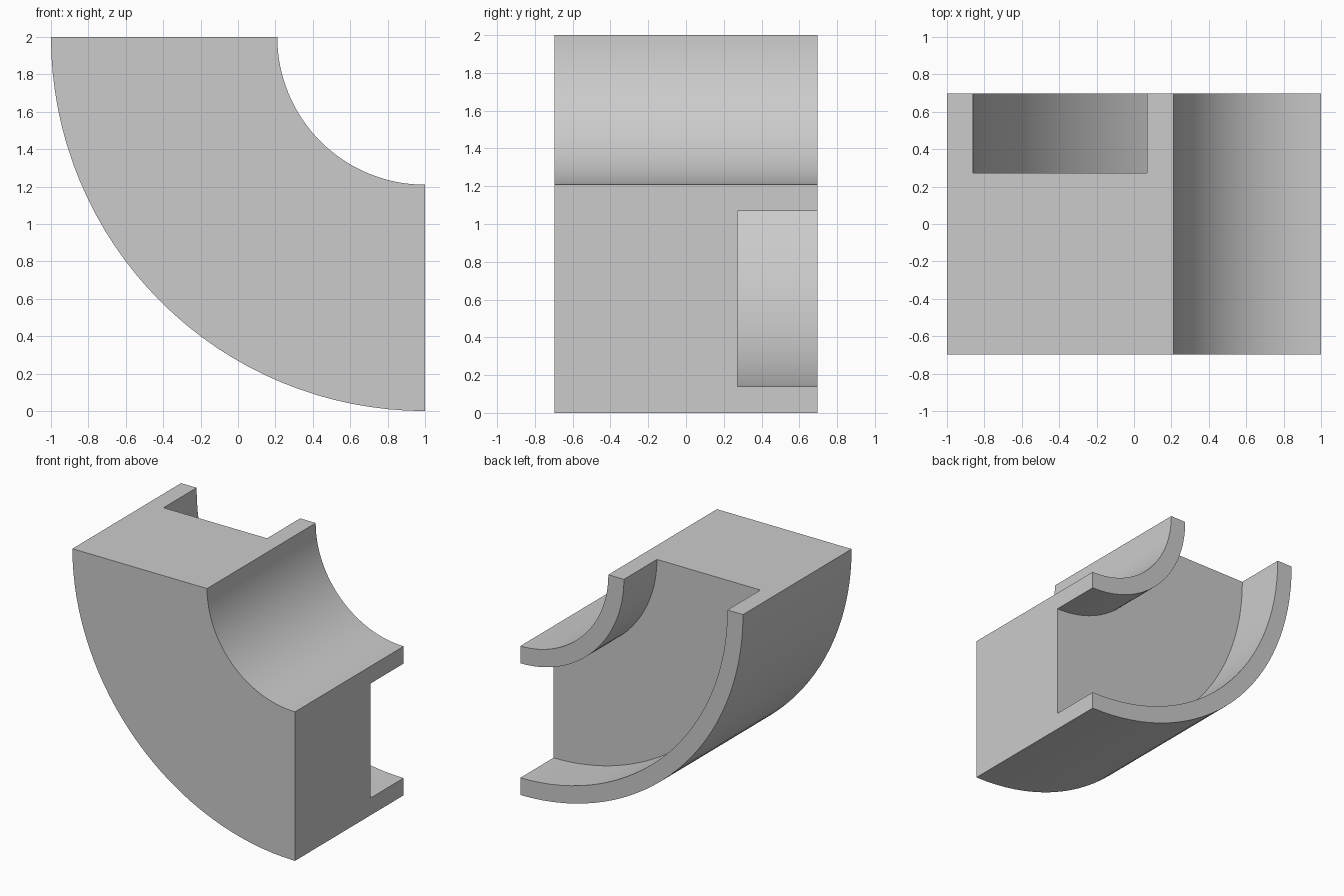
import bpy, bmesh
from math import sin, cos, pi

if "Cube" in bpy.data.objects:
    bpy.data.objects.remove(bpy.data.objects["Cube"])

SEGMENTS = 32
CENTRE_X, CENTRE_Z = 1.0, 2.0
DEPTH = 0.697     # half width along y
GROOVE_Y = 0.273  # floor of the channel

# U-shaped cross-section as (radius, y)
profile = [(2.0, -DEPTH), (2.0, DEPTH), (1.86, DEPTH), (1.86, GROOVE_Y),
           (0.93, GROOVE_Y), (0.93, DEPTH), (0.79, DEPTH), (0.79, -DEPTH)]

# Sweep the section through a quarter turn
bm = bmesh.new()
rings = []
for i in range(SEGMENTS + 1):
    a = pi + (pi / 2) * i / SEGMENTS
    rings.append([bm.verts.new((CENTRE_X + r * cos(a), y, CENTRE_Z + r * sin(a)))
                  for r, y in profile])
n = len(profile)
for a, b in zip(rings, rings[1:]):
    for j in range(n):
        k = (j + 1) % n
        bm.faces.new((a[j], a[k], b[k], b[j]))

# Flat end faces
bm.faces.new(rings[0][::-1])
bm.faces.new(rings[-1])
bmesh.ops.recalc_face_normals(bm, faces=bm.faces)

mesh = bpy.data.meshes.new("curved_channel_block")
bm.to_mesh(mesh)
bm.free()
block = bpy.data.objects.new("curved_channel_block", mesh)
bpy.context.collection.objects.link(block)

# Smooth curved walls, crisp corners
bpy.context.view_layer.objects.active = block
block.select_set(True)
bpy.ops.object.shade_smooth_by_angle(angle=pi / 6)
